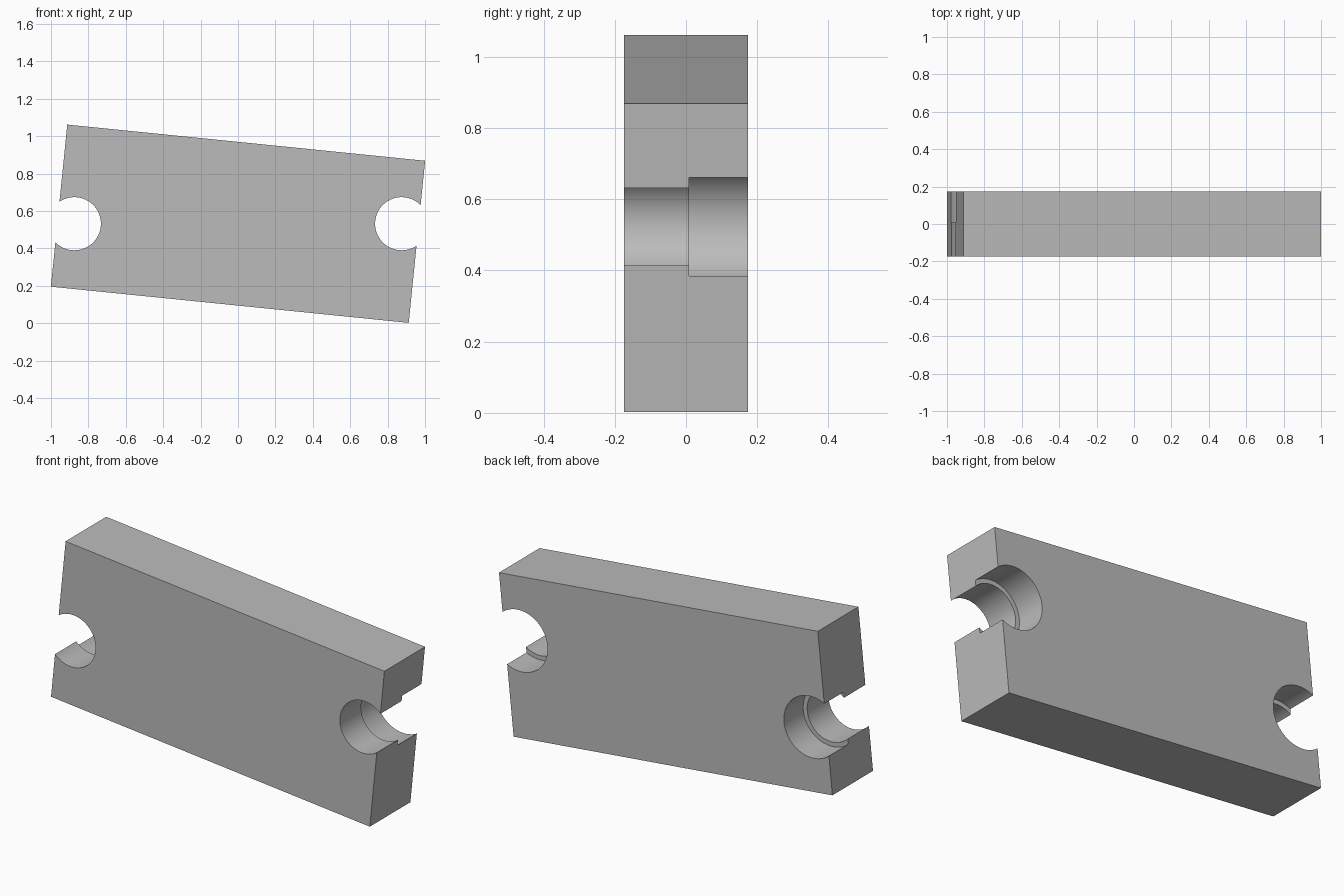
import bpy
import math

cube = bpy.data.objects.get("Cube")
if cube:
    bpy.data.objects.remove(cube, do_unlink=True)

LENGTH, HEIGHT, DEPTH = 1.923, 0.871, 0.348
TILT = math.radians(5.77)
CENTRE_Z = 0.532
HOLE_X = 0.875
STEP_Y = 0.008

grey = bpy.data.materials.new("plain grey")
grey.use_nodes = True
colour = (0.5, 0.5, 0.5, 1)
grey.diffuse_color = colour
grey.node_tree.nodes["Principled BSDF"].inputs["Base Color"].default_value = colour

# Tilted block
bpy.ops.mesh.primitive_cube_add(size=1, location=(0, 0, CENTRE_Z))
block = bpy.context.object
block.name = "notched_block"
block.data.materials.append(grey)
block.scale = (LENGTH, DEPTH, HEIGHT)
block.rotation_euler.y = TILT
bpy.ops.object.transform_apply(location=True, rotation=True, scale=True)


def bore(x, radius, y0, y1):
    """Cut a round hole along y that breaks through the block's end."""
    bpy.ops.mesh.primitive_cylinder_add(
        vertices=96, radius=radius, depth=y1 - y0,
        location=(x, (y0 + y1) / 2, CENTRE_Z), rotation=(math.pi / 2, 0, 0))
    cutter = bpy.context.object
    cutter.name = "bore_cutter"
    cutter.hide_render = True
    cutter.data.materials.append(grey)
    bpy.context.view_layer.objects.active = block
    cut = block.modifiers.new("bore", "BOOLEAN")
    cut.operation = "DIFFERENCE"
    cut.solver = "EXACT"
    cut.object = cutter
    bpy.ops.object.modifier_apply(modifier=cut.name)
    bpy.data.objects.remove(cutter, do_unlink=True)


# Narrow through bore and wider rear counterbore at each end
for side in (-1, 1):
    bore(side * HOLE_X, 0.142, -0.3, 0.3)
    bore(side * HOLE_X, 0.166, STEP_Y, 0.3)

# Smooth bores, crisp edges
bpy.ops.object.select_all(action="DESELECT")
block.select_set(True)
bpy.context.view_layer.objects.active = block
bpy.ops.object.shade_smooth_by_angle(angle=math.radians(30))
